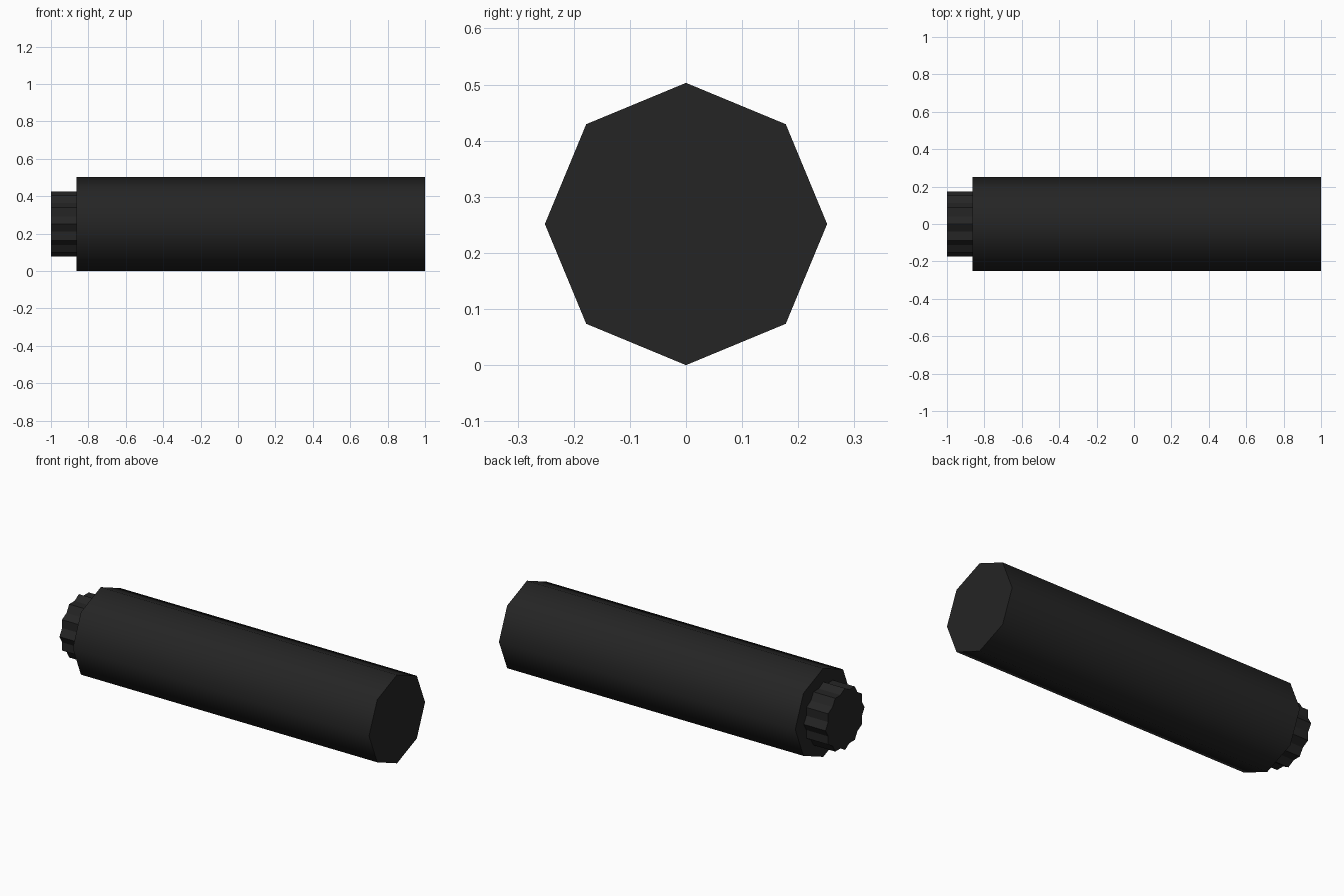
import bpy, bmesh, math

if "Cube" in bpy.data.objects:
    bpy.data.objects.remove(bpy.data.objects["Cube"])

CENTRE_Z = 0.2515

black = bpy.data.materials.new("matte_black")
black.diffuse_color = (0.018, 0.018, 0.018, 1)
black.use_nodes = True
black.node_tree.nodes["Principled BSDF"].inputs["Base Color"].default_value = black.diffuse_color


def prism(name, x0, x1, radii, smooth=False):
    """Closed prism along x; radii lists the radius at each evenly spaced corner."""
    bm = bmesh.new()
    n = len(radii)
    rings = []
    for x in (x0, x1):
        ring = []
        for i, r in enumerate(radii):
            a = 2 * math.pi * i / n
            ring.append(bm.verts.new((x, r * math.cos(a), CENTRE_Z + r * math.sin(a))))
        rings.append(ring)
    for i in range(n):
        j = (i + 1) % n
        side = bm.faces.new((rings[0][i], rings[0][j], rings[1][j], rings[1][i]))
        side.smooth = smooth
    for ring in rings:
        cap = bm.faces.new(ring)
        for e in cap.edges:
            e.smooth = False          # crisp rim around the flat ends
    bmesh.ops.recalc_face_normals(bm, faces=bm.faces)
    mesh = bpy.data.meshes.new(name)
    bm.to_mesh(mesh)
    bm.free()
    mesh.materials.append(black)
    obj = bpy.data.objects.new(name, mesh)
    bpy.context.collection.objects.link(obj)
    return obj


# Eight-sided barrel, smooth along its length
prism("barrel", -0.863, 1.0, [0.2515] * 8, smooth=True)

# Ridged end collar: twelve ridges with shallow valleys between
prism("ridged_collar", -1.0, -0.863, [0.175, 0.157] * 12)
